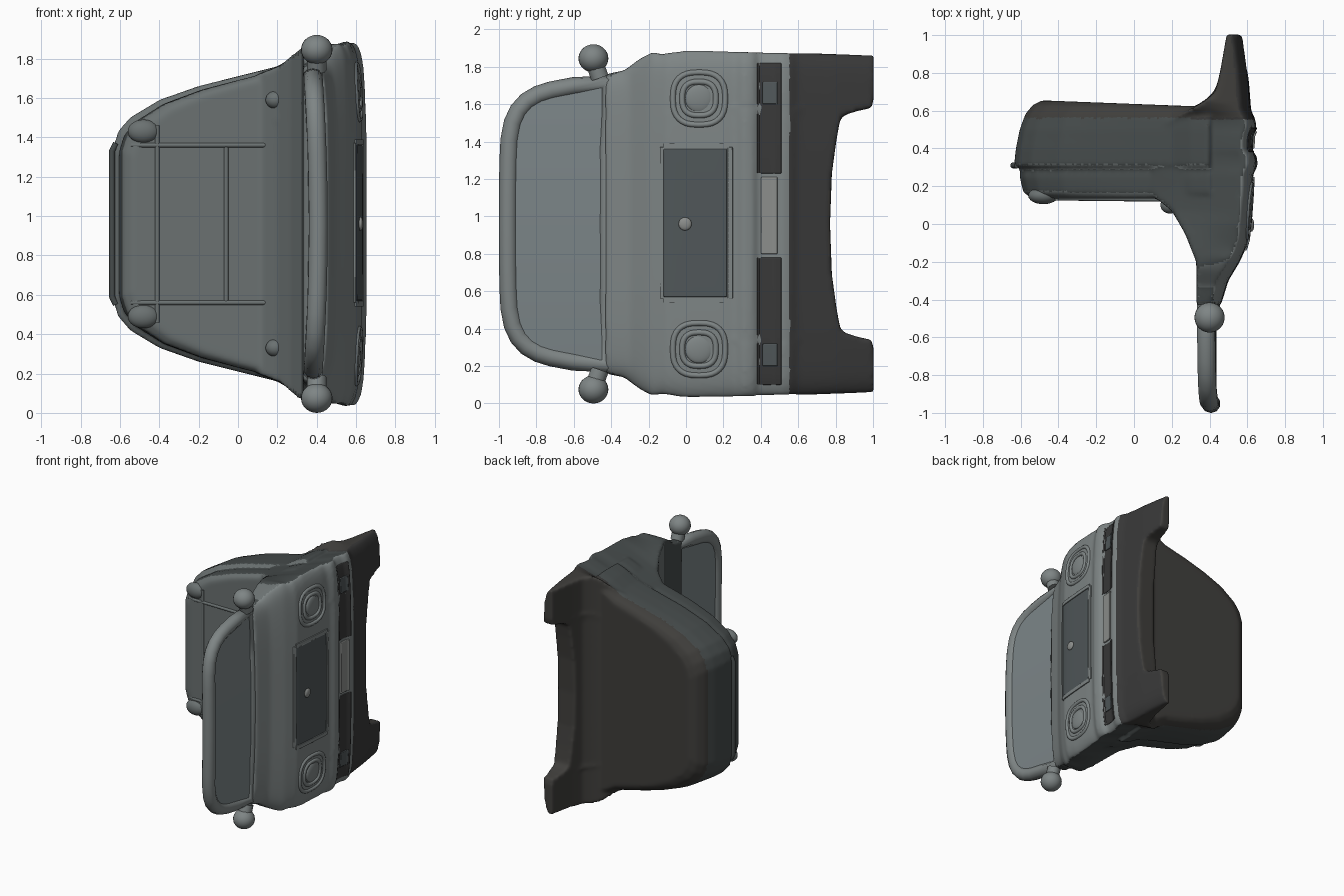
import bpy, bmesh, math
from mathutils import Matrix

if "Cube" in bpy.data.objects:
    bpy.data.objects.remove(bpy.data.objects["Cube"])

MID = 0.96  # mirror plane in z


def mat(name, c):
    m = bpy.data.materials.new(name)
    m.diffuse_color = (*c, 1)
    m.use_nodes = True
    m.node_tree.nodes["Principled BSDF"].inputs["Base Color"].default_value = m.diffuse_color
    return m


FACE = mat("face_grey", (0.21, 0.235, 0.235))
BLOCK = mat("block_grey", (0.145, 0.165, 0.165))
SIDE = mat("side_grey", (0.06, 0.07, 0.07))
UNDER = mat("under_grey", (0.05, 0.048, 0.044))
DARK = mat("dark_grey", (0.08, 0.095, 0.1))
APRON = mat("apron_grey", (0.04, 0.04, 0.04))
GLASS = mat("glass_grey", (0.2, 0.235, 0.245))
LIGHT = mat("light_grey", (0.26, 0.27, 0.26))


def lerp(table, v):
    if v <= table[0][0]:
        return table[0][1]
    for (a, p), (b, q) in zip(table, table[1:]):
        if v <= b:
            return p + (q - p) * (v - a) / (b - a)
    return table[-1][1]


# outline tables: front and back surface over y, half width over y and over x
FRONT = [(-.43, .46), (-.3, .5), (-.2, .56), (-.1, .605), (0, .615), (.2, .63), (.26, .63), (.31, .655),
         (.36, .65), (.39, .625), (.47, .63), (.51, .65), (.56, .64), (.6, .62), (.8, .605), (1, .58)]
BACK = [(-.43, .33), (-.2, .33), (-.05, .27), (.07, .2), (.15, .1), (.5, .1), (.57, .22), (.62, .32),
        (.655, .38), (.7, .43), (.8, .455), (1, .49)]
WIDE_Y = [(-.43, .8), (-.33, .82), (-.25, .88), (-.18, .92), (-.13, .91), (0, .93), (.3, .925), (1, .9)]
WIDE_X = [(.1, .76), (.2, .80), (.3, .885), (.4, .93)]
LEG = [(0, .77), (.3, .78), (.5, .805), (.62, .825), (.66, .87), (.68, .99), (.74, 1.003)]


def front_x(y, u):
    return lerp(FRONT, y) - 0.03 * abs(u) ** 4 - 0.03 * min(1, abs(u)) ** 24


def finish(name, bm, m, smooth=30):
    bmesh.ops.recalc_face_normals(bm, faces=bm.faces)
    me = bpy.data.meshes.new(name)
    bm.to_mesh(me)
    bm.free()
    ob = bpy.data.objects.new(name, me)
    bpy.context.collection.objects.link(ob)
    me.materials.append(m)
    bpy.ops.object.select_all(action='DESELECT')
    bpy.context.view_layer.objects.active = ob
    ob.select_set(True)
    bpy.ops.object.shade_smooth_by_angle(angle=math.radians(smooth))
    return ob


def shell(bm, rows, cols, outer, inner):
    """Closed slab between two grids of points."""
    g = [[[bm.verts.new(f(i / rows, j / cols)) for j in range(cols + 1)] for i in range(rows + 1)]
         for f in (outer, inner)]
    for s in g:
        for i in range(rows):
            for j in range(cols):
                bm.faces.new((s[i][j], s[i + 1][j], s[i + 1][j + 1], s[i][j + 1]))
    a, b = g
    for i in range(rows):
        for j in (0, cols):
            bm.faces.new((a[i][j], a[i + 1][j], b[i + 1][j], b[i][j]))
    for j in range(cols):
        for i in (0, rows):
            bm.faces.new((a[i][j], a[i][j + 1], b[i][j + 1], b[i][j]))


def front_part(bm, y0, end):
    def pt(i, j, back):
        u = 2 * j - 1
        y = y0 + i * (end(abs(u)) - y0)
        w = lerp(WIDE_Y, y)
        x = front_x(y, u)
        if back:
            x = lerp(BACK, y)
            w = min(w, lerp(WIDE_X, x))
        return (x, y, MID + u * w)
    shell(bm, 120, 90, lambda i, j: pt(i, j, False), lambda i, j: pt(i, j, True))


def slab(bm, half, layers):
    """Mirrored x-z outline stacked along y; layers = (y, end inset, side inset)."""
    rings = []
    for y, ex, ez in layers:
        pts = [(x + ex * min(1, max(0, -x / .6)), d - ez) for x, d in half]
        loop = pts + [(x, -d) for x, d in reversed(pts)]
        rings.append([bm.verts.new((x, y - max(0, y - .5) * .25 * (x + .5), MID + d)) for x, d in loop])
    n = len(rings[0])
    for a, b in zip(rings, rings[1:]):
        for k in range(n):
            bm.faces.new((a[k], a[(k + 1) % n], b[(k + 1) % n], b[k]))
    bm.faces.new(rings[0])
    bm.faces.new(rings[-1])


# body: tapered engine block, front panel and legged apron fused together
bm = bmesh.new()
front_part(bm, -.43, lambda u: lerp(LEG, u))
slab(bm, [(.4, .9), (.3, .86), (.2, .80), (0, .75), (-.2, .70), (-.4, .63), (-.55, .54), (-.61, .47), (-.635, .39)],
     [(.135, .1, .045), (.165, .05, .02), (.25, .03, .02), (.29, .035, .03), (.31, 0, 0), (.4, .01, 0),
      (.5, .03, .005), (.58, .06, .015), (.63, .1, .035), (.655, .15, .07)])
body = finish("body", bm, FACE)
r = body.modifiers.new("remesh", 'REMESH')
r.mode, r.voxel_size, r.use_smooth_shade = 'VOXEL', 0.013, True
s = body.modifiers.new("soften", 'SMOOTH')
s.factor, s.iterations = 0.5, 6
for name in ("remesh", "soften"):
    bpy.ops.object.modifier_apply(modifier=name)

# body colours by region: light face, mid block, dark sides, underside and apron
body.data.materials.clear()
for m in (FACE, BLOCK, SIDE, UNDER, APRON):
    body.data.materials.append(m)
for p in body.data.polygons:
    c, n = p.center, p.normal
    if n.y > .5 and c.y > .5 or c.y > .56 and n.x < .2:
        p.material_index = 3
    elif c.y > .555 and c.x > .3:
        p.material_index = 4
    elif n.x > .3 and c.x > .42:
        p.material_index = 0
    elif n.y < -.35:
        p.material_index = 1
    else:
        p.material_index = 2


# plates that follow the curved front surface
def patch(name, y0, y1, z0, z1, lift, m, depth=0.014):
    def pt(i, j, d):
        y, z = y0 + i * (y1 - y0), z0 + j * (z1 - z0)
        return (front_x(y, (z - MID) / .92) + d, y, z)
    bm = bmesh.new()
    shell(bm, 10, 30, lambda i, j: pt(i, j, lift), lambda i, j: pt(i, j, lift - depth))
    ob = finish(name, bm, m)
    b = ob.modifiers.new("bevel", 'BEVEL')
    b.width, b.segments, b.limit_method, b.angle_limit = .004, 2, 'ANGLE', 1.0
    return ob


patch("grille", -.12, .22, .57, 1.36, .004, DARK)
for n, (a, b, c, d) in {"top": (-.14, -.12, .56, 1.37), "bottom": (.22, .25, .56, 1.37),
                        "left": (-.12, .23, .54, .57), "right": (-.12, .23, 1.36, 1.39)}.items():
    patch("grille_rim_" + n, a, b, c, d, .008, FACE)
patch("bumper_strip_low", .38, .51, .1, .78, .004, APRON)
patch("bumper_strip_high", .38, .51, 1.23, 1.82, .004, APRON)
patch("number_plate", .4, .49, .8, 1.21, .012, LIGHT)


def tube(name, pts, r, m, closed=True):
    cu = bpy.data.curves.new(name, 'CURVE')
    cu.dimensions, cu.bevel_depth, cu.bevel_resolution = '3D', r, 3
    sp = cu.splines.new('POLY')
    sp.points.add(len(pts) - 1)
    for p, q in zip(sp.points, pts):
        p.co = (*q, 1)
    sp.use_cyclic_u = closed
    sp.use_smooth = True
    cu.use_fill_caps = True
    cu.materials.append(m)
    ob = bpy.data.objects.new(name, cu)
    bpy.context.collection.objects.link(ob)
    return ob


def ball(name, loc, scale, m):
    bm = bmesh.new()
    bmesh.ops.create_uvsphere(bm, u_segments=24, v_segments=14, radius=1,
                              matrix=Matrix.Translation(loc) @ Matrix.Diagonal((*scale, 1)))
    return finish(name, bm, m, 60)


# windscreen: rounded outline, glass pane, thick frame
def screen_x(z):
    return .408 - .03 * ((z - MID) / .8) ** 2


half = [(-.42, .757), (-.6, .735), (-.72, .712), (-.79, .69), (-.85, .655), (-.895, .605), (-.925, .54),
        (-.942, .45), (-.947, .35), (-.95, .2), (-.951, 0)]
outline = half + [(y, -d) for y, d in reversed(half[:-1])] + [(-.42, d) for d in (-.4, 0, .4)]
tube("windscreen_frame", [(screen_x(MID + d), y, MID + d) for y, d in outline], .05, FACE)

bm = bmesh.new()


def pane(i, j, off):
    y = -.93 + i * .48
    d = (2 * j - 1) * (lerp([(a, v) for a, v in reversed(half)], y) - .025)
    return (screen_x(MID + d) + off, y, MID + d)


shell(bm, 30, 24, lambda i, j: pane(i, j, .03), lambda i, j: pane(i, j, -.03))
finish("windscreen_glass", bm, GLASS)

for s, tag in ((1, "high"), (-1, "low")):
    # wing mirrors
    ball("mirror_" + tag, (.4, -.495, MID + s * .885), (.08, .08, .075), FACE)
    tube("mirror_stalk_" + tag, [(.4, -.46, MID + s * .78), (.4, -.485, MID + s * .85)], .05, FACE, False)
    # headlights: raised squarish housing, inner bezel, lens
    cz, cy = MID + s * .67, .07
    for nm, rad, t in (("housing", .14, .016), ("bezel", .09, .016)):
        ring = []
        for k in range(32):
            a = k * math.tau / 32
            c, q = math.cos(a), math.sin(a)
            y = cy + rad * math.copysign(abs(c) ** .75, c)
            z = cz + rad * math.copysign(abs(q) ** .75, q)
            ring.append((front_x(y, (z - MID) / .92) - .004, y, z))
        tube(f"headlight_{nm}_{tag}", ring, t, FACE)
    ball("headlight_lens_" + tag, (front_x(cy, .73) - .005, cy, cz), (.018, .075, .075), FACE)
    # indicator lamps in the bumper
    patch("indicator_" + tag, .41, .49, MID + s * .7 - .06, MID + s * .7 + .06, .01, DARK)
    # ridges, knobs and lugs on the block's upper face
    tube("block_ridge_" + tag, [(-.54, .155, MID + s * .4), (-.48, .137, MID + s * .4), (.17, .13, MID + s * .4)],
         .012, BLOCK, False)
    ball("block_knob_" + tag, (.19, .1, MID + s * .63), (.05, .045, .045), BLOCK)
    ball("block_lug_" + tag, (-.48, .15, MID + s * .47), (.08, .045, .06), BLOCK)

# cross rib, centre rib, rear lip, grille stud
tube("block_cross_rib", [(-.41, .137, MID - .5), (-.41, .137, MID + .5)], .012, BLOCK, False)
tube("block_centre_rib", [(-.06, .137, MID - .4), (-.06, .137, MID + .4)], .012, BLOCK, False)
tube("rear_lip", [(-.62, .31, MID - .41), (-.64, .31, MID - .37), (-.64, .31, MID + .37), (-.62, .31, MID + .41)],
     .016, SIDE, False)
ball("grille_stud", (.622, -.005, MID), (.014, .035, .035), LIGHT)
